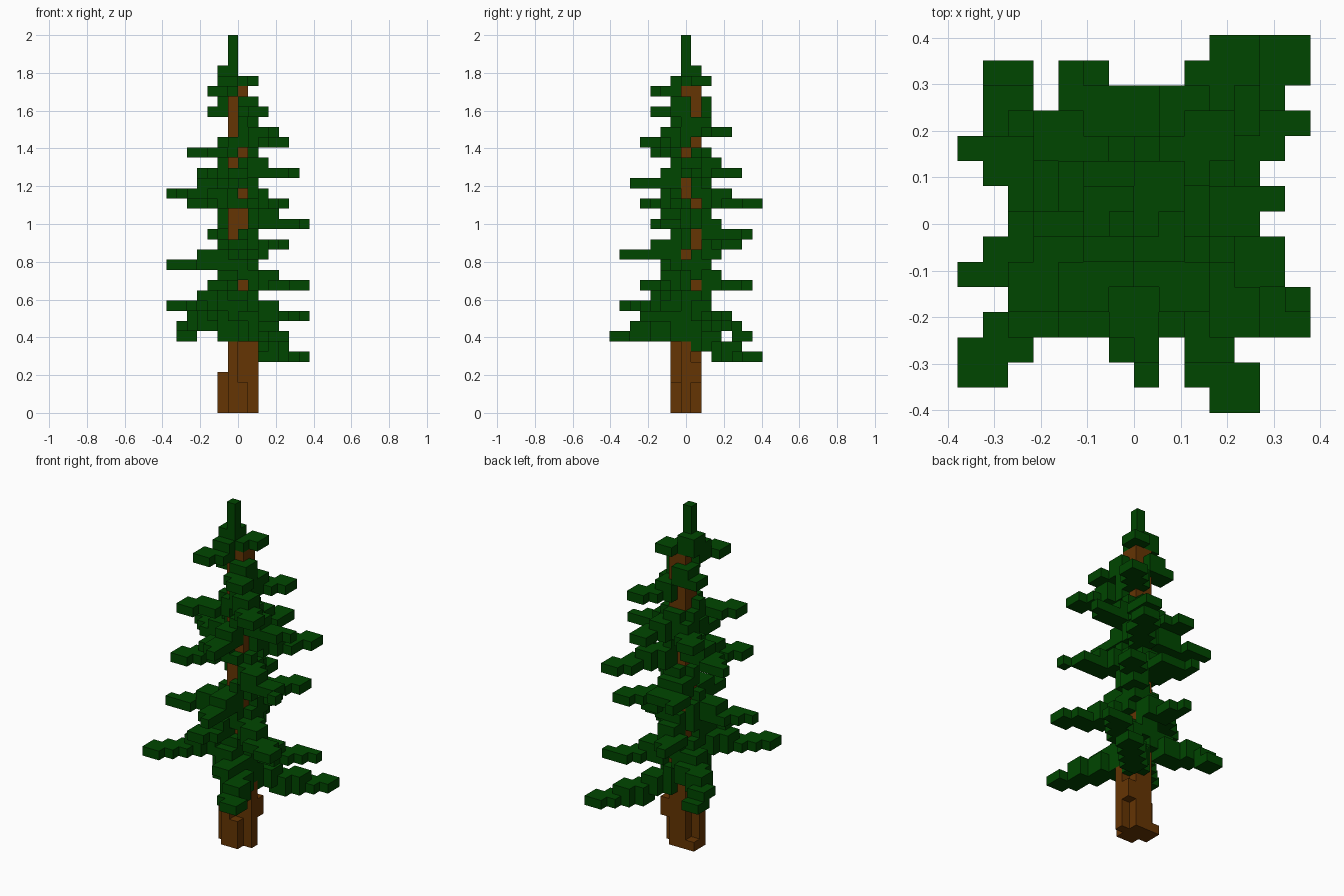
import bpy
import bmesh
from mathutils import Vector

V = 2 / 37          # cell size: the tree is 37 cells tall

cube = bpy.data.objects.get("Cube")
if cube:
    bpy.data.objects.remove(cube)


def material(name, rgb):
    m = bpy.data.materials.new(name)
    m.use_nodes = True
    m.diffuse_color = (*rgb, 1)
    m.node_tree.nodes["Principled BSDF"].inputs["Base Color"].default_value = (*rgb, 1)
    return m


def block(x0, x1, y0, y1, k0, k1):
    """Inclusive box of cells."""
    return {(x, y, k) for x in range(x0, x1 + 1)
            for y in range(y0, y1 + 1) for k in range(k0, k1 + 1)}


def build(name, cells, hidden_by, mat):
    """Mesh the outer faces of a set of cells."""
    bm = bmesh.new()
    solid = cells | hidden_by
    for c in cells:
        # cell centre: x cells sit beside the axis, y cells straddle it
        mid = Vector((c[0] + 0.5, c[1], c[2] + 0.5))
        for axis in range(3):
            for side in (-1, 1):
                n = [0, 0, 0]
                n[axis] = side
                if tuple(a + b for a, b in zip(c, n)) in solid:
                    continue
                u, w = Vector((0, 0, 0)), Vector((0, 0, 0))
                u[(axis + 1) % 3] = 0.5
                w[(axis + 2) % 3] = 0.5 * side
                f = mid + Vector(n) * 0.5
                bm.faces.new([bm.verts.new(p * V) for p in
                              (f - u - w, f + u - w, f + u + w, f - u + w)])
    bmesh.ops.remove_doubles(bm, verts=bm.verts, dist=V * 0.01)
    me = bpy.data.meshes.new(name)
    bm.to_mesh(me)
    bm.free()
    me.materials.append(mat)
    ob = bpy.data.objects.new(name, me)
    bpy.context.collection.objects.link(ob)


def branch(tx, ty, k, climb=1, narrow=False):
    """Stepped bough that climbs some layers from its tip to the trunk."""
    sx, sy = (1 if tx >= 0 else -1), (1 if ty > 0 else -1)
    ox, oy = (0 if tx >= 0 else -1), (1 if ty > 0 else 0)
    n = abs(climb) + 1
    step = 1 if climb >= 0 else -1
    cells = set()
    length = max(abs(tx - ox), abs(ty - oy))
    for p in range(n):
        low, high = 1 - (p + 1) / n - 0.25, 1 - p / n
        for i in range(length + 1):
            t = i / length
            if not low <= t <= high + 0.01:
                continue
            x, y = round(ox + (tx - ox) * t), round(oy + (ty - oy) * t)
            z = k + p * step
            if i == length and narrow:
                cells.add((x, y, z))
            else:
                cells |= {(x - a * sx, y - b * sy, z) for a in (0, 1) for b in (0, 1)}
    # collar where the lower boughs meet the trunk
    if k < 27:
        top = k + n if step > 0 else k - n + 1
        cells |= {(ox + sx, oy, top), (ox, oy + sy, top), (ox + sx, oy, top - 1)}
    return cells


# Trunk core with stepped roots
trunk = block(-1, 0, 0, 1, 0, 31)
trunk |= block(1, 1, 0, 0, 0, 6) | block(1, 1, 1, 1, 3, 4)
trunk |= block(-2, -2, 0, 0, 0, 3) | block(-2, -2, 1, 1, 0, 0)
trunk |= block(-1, -1, -1, -1, 0, 6) | block(0, 0, -1, -1, 0, 2)

# Boughs: tip x, tip y, tip layer
WIDE = [(4, -7, 7), (3, -5, 8), (1, -4, 9), (-6, 5, 8), (-5, 4, 9), (-7, -6, 10),
        (-3, -4, 12), (6, -4, 12), (0, 5, 17), (4, 7, 20), (-5, -4, 20),
        (-4, 4, 23), (2, 5, 23), (4, -4, 26), (3, 4, 27), (2, -3, 29),
        (-3, 2, 29), (-3, -3, 31)]
NARROW = [(6, 4, 9), (-2, 6, 12), (-7, -2, 14), (0, -6, 15), (-3, 6, 17),
          (6, -3, 18), (-7, 3, 21), (0, -5, 22), (5, 1, 23)]
foliage = set()
for b in WIDE:
    foliage |= branch(*b)
for b in NARROW:
    foliage |= branch(*b, narrow=True)

# One steep, one rising and two level boughs
foliage |= branch(6, 7, 5, climb=2) | branch(4, 5, 16, climb=-2)
foliage |= branch(-5, -3, 25, climb=0) | branch(1, 2, 32, climb=0)

# Drooping clump at the back right, and needles around the lowest trunk
foliage |= block(-6, -5, 5, 6, 7, 7)
foliage |= block(-2, 0, -1, -1, 7, 9) | block(1, 1, 0, 0, 7, 9)

# Crown and leader
foliage |= block(-2, -1, 0, 1, 32, 33) | block(-1, -1, 0, 0, 34, 36)
foliage -= trunk

build("trunk", trunk, foliage, material("bark brown", (0.13, 0.035, 0.001)))
build("foliage", foliage, trunk, material("needle green", (0.0, 0.061, 0.0)))
